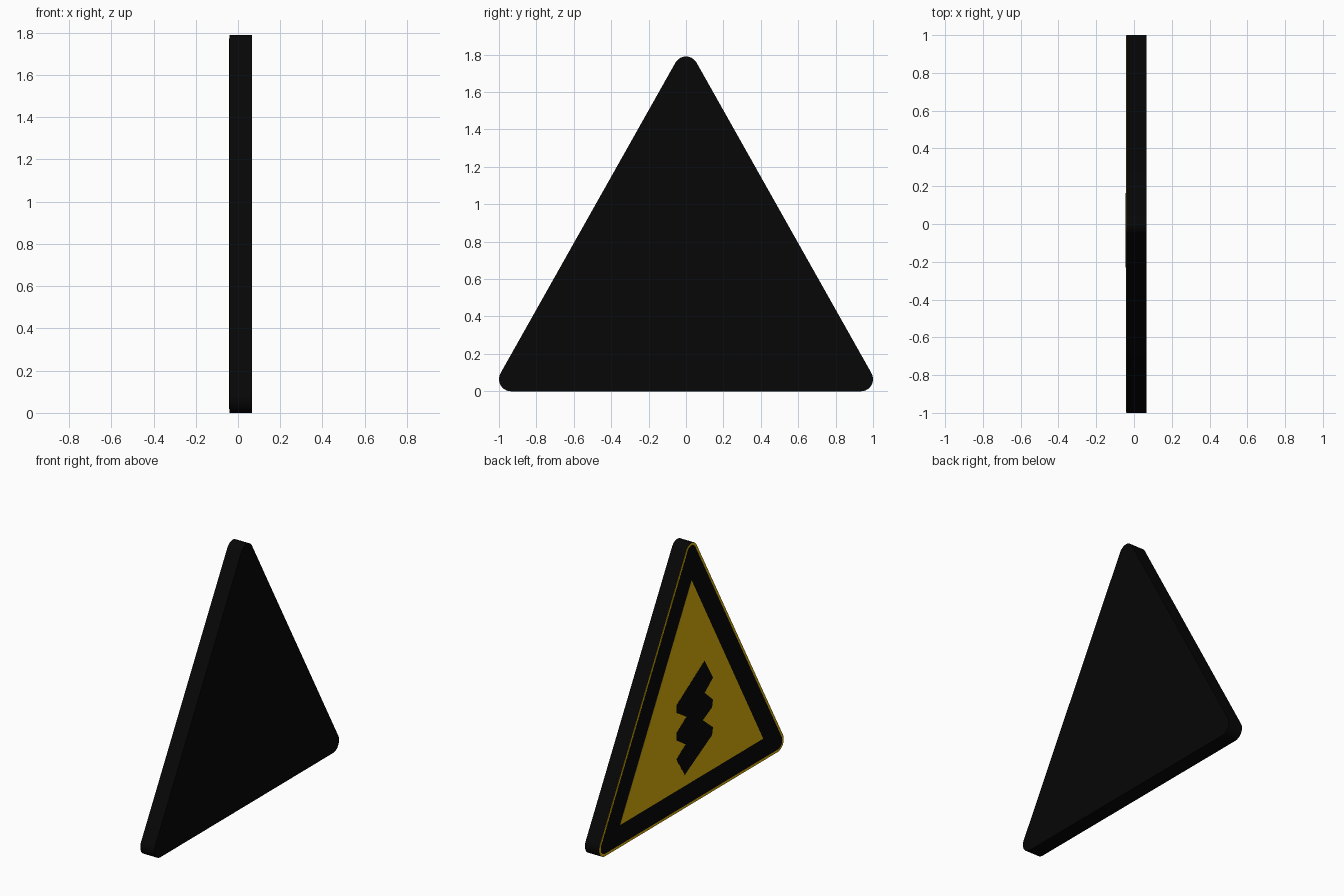
import bpy, bmesh
from math import cos, sin, radians

cube = bpy.data.objects.get("Cube")
if cube:
    bpy.data.objects.remove(cube, do_unlink=True)


def material(name, rgb):
    m = bpy.data.materials.new(name)
    m.use_nodes = True
    m.diffuse_color = (*rgb, 1)
    bsdf = next(n for n in m.node_tree.nodes if n.type == "BSDF_PRINCIPLED")
    bsdf.inputs["Base Color"].default_value = (*rgb, 1)
    return m


BLACK = material("black", (0.002, 0.002, 0.002))
YELLOW = material("warning yellow", (0.73, 0.46, 0.003))


def slab(name, outline, x_front, x_back, mat):
    """Extrude a (y, z) outline between two x positions."""
    bm = bmesh.new()
    face = bm.faces.new([bm.verts.new((x_front, y, z)) for y, z in outline])
    ext = bmesh.ops.extrude_face_region(bm, geom=[face])["geom"]
    moved = [v for v in ext if isinstance(v, bmesh.types.BMVert)]
    bmesh.ops.translate(bm, verts=moved, vec=(x_back - x_front, 0, 0))
    bmesh.ops.recalc_face_normals(bm, faces=bm.faces)
    mesh = bpy.data.meshes.new(name)
    bm.to_mesh(mesh)
    bm.free()
    mesh.materials.append(mat)
    obj = bpy.data.objects.new(name, mesh)
    bpy.context.collection.objects.link(obj)
    return obj


def rounded_triangle(radius, steps=10):
    """Triangle with an arc swept round each corner centre."""
    corners = [((0.935, 0.065), -90), ((0, 1.725), 30), ((-0.935, 0.065), 150)]
    points = []
    for (y, z), start in corners:
        for i in range(steps + 1):
            a = radians(start + 120 * i / steps)
            points.append((y + radius * cos(a), z + radius * sin(a)))
    return points


# Thick black board
BACK, FACE, STEP = 0.066, -0.0405, 0.0008
board = slab("sign_board", rounded_triangle(0.065), FACE, BACK, BLACK)
bpy.ops.object.select_all(action="DESELECT")
board.select_set(True)
bpy.context.view_layer.objects.active = board
bpy.ops.object.shade_smooth_by_angle(angle=radians(30))

# Printed face: yellow rim, black border, yellow panel, black bolt
bolt = [(-0.14, 0.93), (-0.23, 0.78), (-0.14, 0.71), (-0.23, 0.63),
        (-0.22, 0.58), (-0.12, 0.53), (-0.23, 0.44), (-0.22, 0.39),
        (0.075, 0.23), (0.165, 0.37), (0.065, 0.435), (0.165, 0.50),
        (0.165, 0.55), (0.055, 0.62), (0.165, 0.69), (0.165, 0.74)]
panel = [(0.775, 0.153), (0, 1.535), (-0.775, 0.153)]
layers = [("yellow_rim", rounded_triangle(0.0645), YELLOW),
          ("black_border", rounded_triangle(0.047), BLACK),
          ("yellow_panel", panel, YELLOW),
          ("lightning_bolt", bolt, BLACK)]
for i, (name, outline, mat) in enumerate(layers):
    slab(name, outline, FACE - STEP * (i + 1), FACE - STEP * i, mat)
